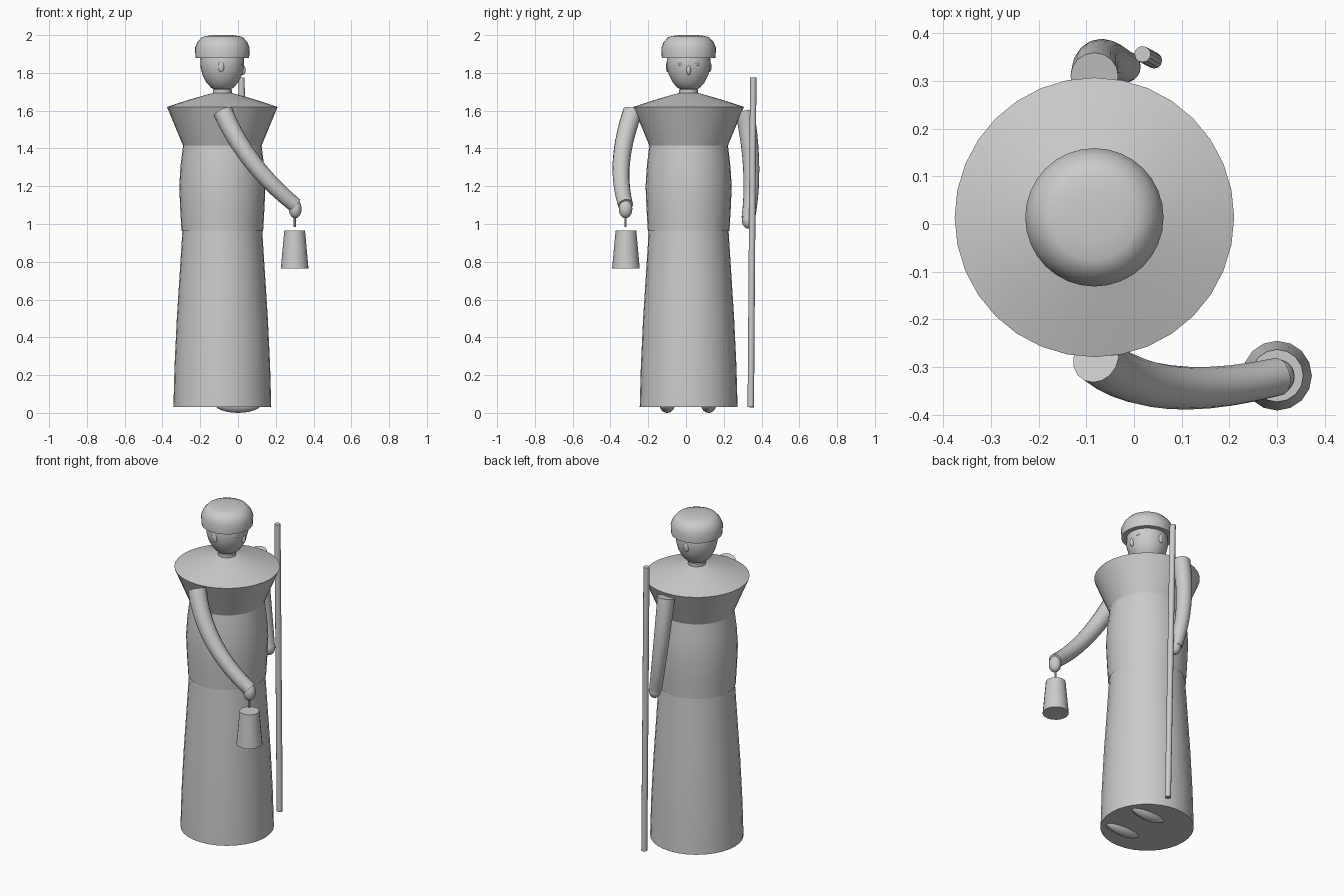
import bpy, bmesh
from math import sin, cos, pi
from mathutils import Vector

if "Cube" in bpy.data.objects:
    bpy.data.objects.remove(bpy.data.objects["Cube"])

CX, CY = -0.083, 0.014  # body axis; the figure looks toward +x


def finish(name, bm, angle=0.6):
    bmesh.ops.recalc_face_normals(bm, faces=bm.faces)
    me = bpy.data.meshes.new(name)
    bm.to_mesh(me)
    bm.free()
    ob = bpy.data.objects.new(name, me)
    bpy.context.collection.objects.link(ob)
    bpy.ops.object.select_all(action='DESELECT')
    bpy.context.view_layer.objects.active = ob
    ob.select_set(True)
    bpy.ops.object.shade_smooth_by_angle(angle=angle)
    return ob


def bridge(bm, rings, cap_start, cap_end):
    n = len(rings[0])
    for a, b in zip(rings, rings[1:]):
        for i in range(n):
            j = (i + 1) % n
            bm.faces.new((a[i], a[j], b[j], b[i]))
    if cap_start:
        bm.faces.new(rings[0])
    if cap_end:
        bm.faces.new(rings[-1])


def lathe(name, profile, x=CX, y=CY, n=32, caps=(True, True), angle=0.6):
    """Turn (radius, z) points around a vertical axis."""
    bm = bmesh.new()
    rings = [[bm.verts.new((x + r * cos(2 * pi * i / n), y + r * sin(2 * pi * i / n), z))
              for i in range(n)] for r, z in profile]
    bridge(bm, rings, *caps)
    return finish(name, bm, angle)


def tube(name, points, radii, n=16, steps=1):
    """Round tube along straight points, or along a quadratic curve of three points."""
    pts = [Vector(p) for p in points]
    if steps > 1:
        a, m, c = pts
        b = 2 * m - (a + c) / 2
        ts = [i / steps for i in range(steps + 1)]
        pts = [a * (1 - t) ** 2 + b * 2 * t * (1 - t) + c * t * t for t in ts]
        radii = [radii[0] + (radii[1] - radii[0]) * t for t in ts]
    bm = bmesh.new()
    rings = []
    for i, (p, r) in enumerate(zip(pts, radii)):
        d = (pts[min(i + 1, len(pts) - 1)] - pts[max(i - 1, 0)]).normalized()
        u = d.cross(Vector((0, 1, 0))).normalized()
        v = d.cross(u)
        rings.append([bm.verts.new(p + r * (u * cos(2 * pi * k / n) + v * sin(2 * pi * k / n)))
                      for k in range(n)])
    bridge(bm, rings, True, True)
    return finish(name, bm)


def ball(name, loc, size):
    bm = bmesh.new()
    bmesh.ops.create_uvsphere(bm, u_segments=20, v_segments=12, radius=1)
    bmesh.ops.scale(bm, vec=size, verts=bm.verts)
    bmesh.ops.translate(bm, vec=loc, verts=bm.verts)
    return finish(name, bm)


# Robe
lathe("skirt", [(0.259, 0.03), (0.253, 0.25), (0.241, 0.5), (0.225, 0.75), (0.211, 0.97)])
lathe("bodice", [(0.216, 0.962), (0.223, 1.08), (0.228, 1.2), (0.221, 1.31),
                 (0.208, 1.415), (0.293, 1.62)], caps=(False, False), angle=0.35)
lathe("shoulder_cape", [(0.293, 1.62), (0.17, 1.66), (0.075, 1.687), (0.045, 1.695)],
      caps=(False, True))

# Neck, head and hat
lathe("neck", [(0.05, 1.67), (0.05, 1.712), (0.044, 1.714), (0.044, 1.75)])
lathe("head", [(0.03, 1.706), (0.06, 1.722), (0.085, 1.75), (0.105, 1.79), (0.115, 1.83),
               (0.116, 1.86), (0.112, 1.9), (0.095, 1.94)])
lathe("hat", [(0.11, 1.9), (0.114, 1.88), (0.142, 1.88), (0.145, 1.932), (0.132, 1.963),
              (0.11, 1.988), (0.09, 1.995), (0.05, 2.0)])

# Face, ears and feet
ball("nose", (CX + 0.109, CY, 1.815), (0.014, 0.012, 0.026))
for side, label in ((-1, "near"), (1, "far")):
    ball(label + "_ear", (CX - 0.006, CY + side * 0.111, 1.833), (0.016, 0.01, 0.028))
    ball(label + "_eye", (CX + 0.1, CY + side * 0.042, 1.846), (0.01, 0.014, 0.008))
    ball(label + "_foot", (0.0, 0.01 + side * 0.11, 0.05), (0.125, 0.042, 0.05))

# Arms and hands
tube("near_arm", [(-0.08, -0.282, 1.595), (0.075, -0.342, 1.33), (0.302, -0.32, 1.1)],
     (0.052, 0.04), steps=10)
ball("near_hand", (0.303, -0.32, 1.08), (0.034, 0.036, 0.05))
tube("far_arm", [(-0.083, 0.31, 1.6), (-0.07, 0.345, 1.3), (-0.025, 0.33, 1.03)],
     (0.05, 0.036), steps=10)
ball("far_hand", (-0.02, 0.33, 1.02), (0.034, 0.034, 0.045))

# Pail hanging from the near hand
tube("pail_handle", [(0.3, -0.32, 1.06), (0.3, -0.32, 0.985)], (0.006, 0.006), n=8)
lathe("pail", [(0.073, 0.765), (0.055, 0.965)], x=0.3, y=-0.318, n=16)

# Walking staff
tube("staff", [(0.042, 0.343, 0.03), (0.018, 0.356, 1.775)], (0.017, 0.017), n=12)
